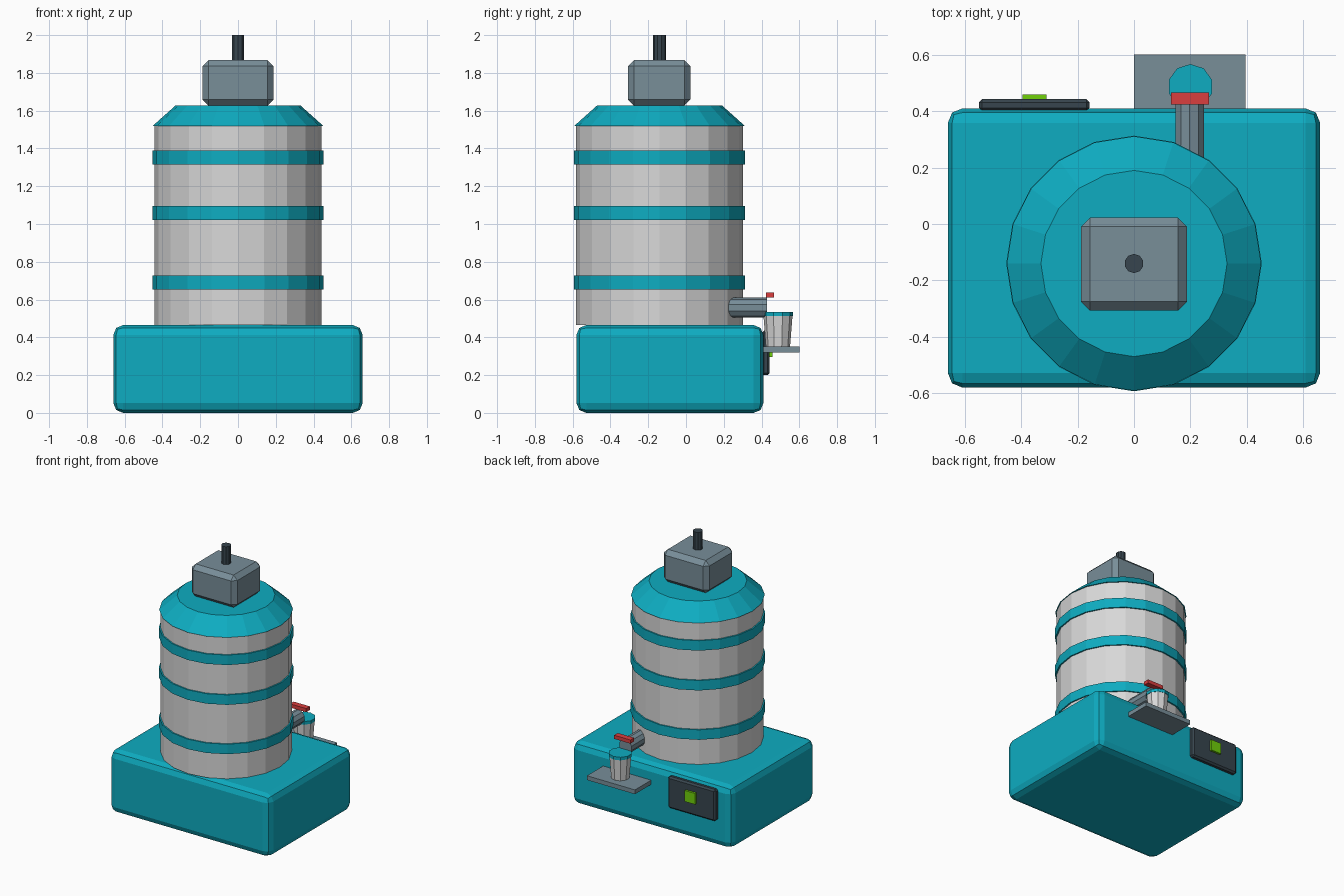
import bpy
from math import pi

default = bpy.data.objects.get("Cube")
if default:
    bpy.data.objects.remove(default, do_unlink=True)


def linear(c):
    c /= 255
    return c / 12.92 if c <= 0.04045 else ((c + 0.055) / 1.055) ** 2.4


def make_material(name, r, g, b):
    colour = (linear(r), linear(g), linear(b), 1)
    m = bpy.data.materials.new(name)
    m.use_nodes = True
    m.diffuse_color = colour
    bsdf = next(n for n in m.node_tree.nodes if n.type == "BSDF_PRINCIPLED")
    bsdf.inputs["Base Color"].default_value = colour
    return m


teal = make_material("teal", 14, 172, 193)
silver = make_material("silver", 216, 216, 216)
slate = make_material("slate grey", 120, 142, 153)
charcoal = make_material("charcoal", 55, 69, 78)
red = make_material("red", 218, 62, 62)
green = make_material("green", 112, 208, 10)


def finish(name, material):
    ob = bpy.context.object
    ob.name = ob.data.name = name
    ob.data.materials.append(material)
    return ob


def box(name, material, low, high, bevel=0, segments=1):
    """Box between two corners, with an optional bevel on all edges."""
    centre = [(a + b) / 2 for a, b in zip(low, high)]
    bpy.ops.mesh.primitive_cube_add(size=1, location=centre)
    ob = finish(name, material)
    size = [b - a for a, b in zip(low, high)]
    for v in ob.data.vertices:
        v.co = [c * s for c, s in zip(v.co, size)]
    if bevel:
        mod = ob.modifiers.new("Bevel", "BEVEL")
        mod.width = bevel
        mod.segments = segments
    return ob


def drum(name, material, x, y, z0, z1, r0, r1=None, sides=20):
    """Upright cylinder, or a cone frustum when r1 is given."""
    bpy.ops.mesh.primitive_cone_add(
        vertices=sides, radius1=r0, radius2=r0 if r1 is None else r1,
        depth=z1 - z0, location=(x, y, (z0 + z1) / 2))
    return finish(name, material)


# Base cabinet
box("base", teal, (-0.66, -0.58, 0), (0.66, 0.41, 0.465), 0.052, 2)

# Tank with hoops and sloped lid
TANK_Y = -0.14
drum("tank", silver, 0, TANK_Y, 0.465, 1.52, 0.443)
for i, z in enumerate((0.69, 1.057, 1.353)):
    drum(f"hoop_{i + 1}", teal, 0, TANK_Y, z - 0.037, z + 0.037, 0.453)
drum("lid", teal, 0, TANK_Y, 1.52, 1.628, 0.451, 0.33)

# Motor housing and shaft
box("motor_housing", slate, (-0.188, -0.307, 1.627), (0.188, 0.023, 1.868), 0.032)
drum("shaft", charcoal, 0, TANK_Y, 1.86, 2.0, 0.034, sides=10)

# Tap on the back
TAP_X = 0.197
bpy.ops.mesh.primitive_cylinder_add(vertices=10, radius=0.053, depth=0.23,
                                    location=(TAP_X, 0.315, 0.557),
                                    rotation=(pi / 2, 0, 0))
finish("tap_pipe", slate)
box("tap_handle", red, (0.131, 0.423, 0.61), (0.265, 0.466, 0.637))

# Tray holding a lidded cup
box("tray", slate, (0, 0.40, 0.32), (0.395, 0.60, 0.352))
drum("cup", silver, 0.2, 0.487, 0.352, 0.515, 0.064, 0.077, sides=10)
drum("cup_lid", teal, 0.2, 0.487, 0.512, 0.535, 0.08, sides=10)

# Control panel and button
box("control_panel", charcoal, (-0.55, 0.40, 0.20), (-0.157, 0.443, 0.435), 0.012)
box("button", green, (-0.395, 0.435, 0.295), (-0.31, 0.459, 0.377))
